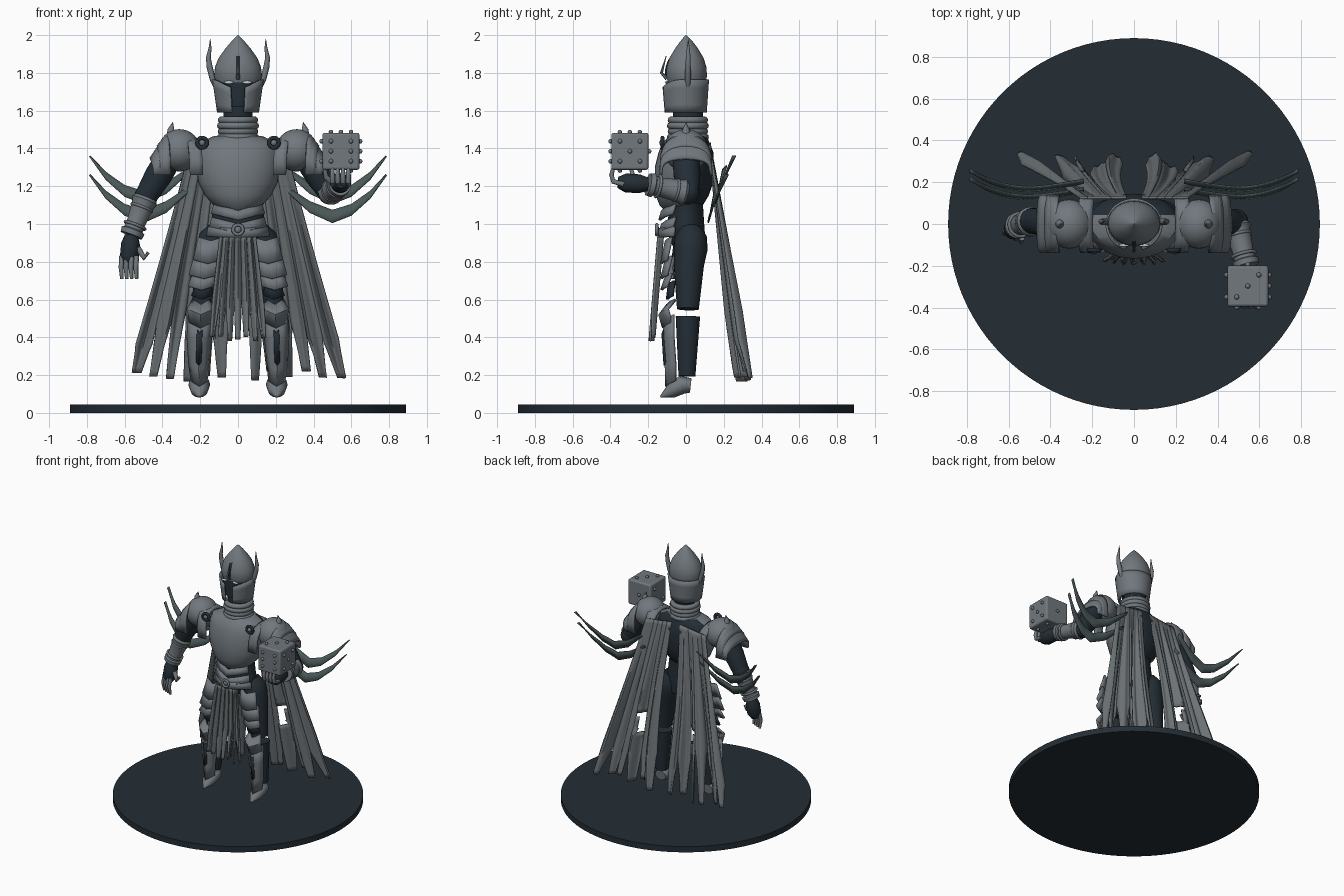
import bpy, bmesh, math, random
from mathutils import Vector, Matrix, Quaternion

random.seed(4)
old = bpy.data.objects.get("Cube")
if old:
    bpy.data.objects.remove(old, do_unlink=True)

def material(name, r, g, b):
    m = bpy.data.materials.new(name)
    m.use_nodes = True
    m.diffuse_color = (r, g, b, 1)
    m.node_tree.nodes["Principled BSDF"].inputs["Base Color"].default_value = (r, g, b, 1)
    return m

STEEL = material("steel", .165, .188, .207)
CLOTH = material("grey cloth", .15, .168, .18)
DARK = material("dark navy", .017, .027, .036)
BLADE = material("green grey blade", .07, .098, .098)
EYE = material("pale eye", .5, .68, .72)

# ---------- helpers ----------
def finish(name, bm, mat, thick=0, angle=40, bevel=0):
    bmesh.ops.remove_doubles(bm, verts=bm.verts, dist=.0004)
    bmesh.ops.recalc_face_normals(bm, faces=bm.faces)
    me = bpy.data.meshes.new(name)
    bm.to_mesh(me)
    bm.free()
    me.materials.append(mat)
    me.shade_smooth()
    me.set_sharp_from_angle(angle=math.radians(angle))
    ob = bpy.data.objects.new(name, me)
    bpy.context.collection.objects.link(ob)
    if thick:
        s = ob.modifiers.new("thickness", 'SOLIDIFY')
        s.thickness, s.offset = thick, 0
    if bevel:
        b = ob.modifiers.new("bevel", 'BEVEL')
        b.width, b.segments = bevel, 3
    return ob

def skin(bm, rows, closed=False, caps=False):
    """Join rows of points with quads."""
    vs = [[bm.verts.new(p) for p in r] for r in rows]
    n = len(vs[0])
    for a, b in zip(vs, vs[1:]):
        for i in range(n if closed else n - 1):
            j = (i + 1) % n
            bm.faces.new((a[i], a[j], b[j], b[i]))
    if caps:
        bm.faces.new(vs[0][::-1])
        bm.faces.new(vs[-1])

def sheet(name, fn, nu, nv, mat, thick=.012):
    bm = bmesh.new()
    skin(bm, [[fn(i / nu, j / nv) for i in range(nu + 1)] for j in range(nv + 1)])
    return finish(name, bm, mat, thick)

def loft(name, sections, mat, n=36, angle=40):
    """Elliptic sections: z, x radius, y radius, y centre."""
    bm = bmesh.new()
    ring = [2 * math.pi * i / n for i in range(n)]
    skin(bm, [[(rx * math.cos(a), yc + ry * math.sin(a), z) for a in ring]
              for z, rx, ry, yc in sections], True, True)
    return finish(name, bm, mat, angle=angle)

def tube(name, pts, radii, mat, n=16, flat=1):
    pts = [Vector(p) for p in pts]
    q, prev, rows = Quaternion(), Vector((0, 0, 1)), []
    for i, p in enumerate(pts):
        t = (pts[min(i + 1, len(pts) - 1)] - pts[max(i - 1, 0)]).normalized()
        q = prev.rotation_difference(t) @ q
        prev = t
        rows.append([p + q @ Vector((radii[i] * math.cos(a), radii[i] * flat * math.sin(a), 0))
                     for a in (2 * math.pi * k / n for k in range(n))])
    bm = bmesh.new()
    skin(bm, rows, True, True)
    return finish(name, bm, mat)

def ball(name, c, r, mat, seg=24):
    bm = bmesh.new()
    bmesh.ops.create_uvsphere(bm, u_segments=seg, v_segments=seg // 2, radius=1,
                              matrix=Matrix.Translation(c) @ Matrix.Diagonal((*r, 1)))
    return finish(name, bm, mat)

def ridge_plate(name, rows, mat, fold=.03, point=-.02, thick=.014):
    """Folded plate; rows hold z, x centre, half width, ridge y."""
    bm = bmesh.new()
    skin(bm, [[(x - w, y + fold, z), (x - w / 2, y + fold * .35, z + point / 2), (x, y, z + point),
               (x + w / 2, y + fold * .35, z + point / 2), (x + w, y + fold, z)] for z, x, w, y in rows])
    return finish(name, bm, mat, thick, 20)

def ring(name, c, R, r, mat, axis=(0, 0, 1), n=32):
    q = Vector((0, 0, 1)).rotation_difference(Vector(axis))
    bm = bmesh.new()
    skin(bm, [[Vector(c) + q @ Vector(((R + r * math.cos(b)) * math.cos(a), (R + r * math.cos(b)) * math.sin(a),
               r * math.sin(b))) for b in (math.tau * k / 10 for k in range(10))]
              for a in (math.tau * i / n for i in range(n + 1))], True)
    return finish(name, bm, mat)

# ---------- base and body ----------
loft("base_disc", [(0, .89, .89, 0), (.045, .89, .89, 0)], DARK, 96)
loft("abdomen", [(.86, .12, .08, .02), (.95, .155, .1, 0), (1.02, .14, .095, 0), (1.1, .13, .09, 0),
                 (1.2, .15, .09, .01)], DARK)
chest = loft("breastplate", [(1.07, .07, .08, -.03), (1.1, .13, .115, -.025), (1.15, .175, .14, -.02),
             (1.22, .21, .155, -.01), (1.3, .222, .155, -.01), (1.38, .222, .145, 0),
             (1.43, .205, .125, 0), (1.465, .13, .1, .01)], STEEL)
chest.data.materials.append(DARK)
for f in chest.data.polygons:
    f.material_index = int(f.center.y > .04)
loft("neck", [(1.44, .08, .08, .01), (1.64, .075, .08, .01)], DARK)
for k in range(4):
    ring("neck_ring", (0, .01, 1.46 + k * .03), .092 - .004 * (k % 2), .019, STEEL)

# ---------- helmet ----------
loft("head", [(1.62, .085, .095, 0), (1.7, .108, .1, 0), (1.8, .11, .09, 0)], DARK)
loft("helmet_dome", [(1.75, .118, .1, .005), (1.785, .127, .108, .003), (1.83, .122, .105, .003),
     (1.88, .102, .09, .003), (1.93, .066, .06, .003), (1.965, .036, .034, .002), (2, .003, .003, 0)], STEEL)

def visor(u, v):
    a = -math.pi / 2 + .3 + u * (math.tau - .6)
    front = max(0, -math.sin(a))
    z = 1.59 + v * (.175 - .045 * front ** 3)
    return ((.105 + .025 * v) * math.cos(a), -.004 + (.108 + .012 * v) * math.sin(a), z)
sheet("helmet_visor", visor, 48, 4, STEEL)
sheet("dome_slot", lambda u, v: ((u - .5) * .014, -.108 + .08 * v ** 2.2, 1.79 + .15 * v), 1, 8, DARK, .009)
tube("crest_spike", [(0, -.1, 1.77), (0, -.13, 1.8), (0, -.105, 1.89)], [.012, .008, .002], STEEL, 8)

# ---------- cape ----------
def cape_point(s, u, v):
    inner, outer = .035 + .03 * math.sin(v * 3), .26 + .33 * v ** 1.1
    x = inner + (outer - inner) * u
    wave = math.cos(u * math.tau * 2.4 - 1.6) * .75 + .3 * math.cos(u * 41)
    return (s * x, .125 + .175 * v + .045 * min(1, v * 1.4) * wave, 1.43 - 1.24 * v - .03 * u * (1 - v))

def tattered(name, point, strips, nv, slit, tip, hole=None):
    """Cloth whose lower end is torn into tapering strips."""
    bm = bmesh.new()
    for k in range(strips):
        start, end, lean = slit + random.uniform(-.08, .1), 1 + random.uniform(-.03, .03), random.uniform(-.2, .2)
        def pt(i, j):
            v = j / nv * end
            t = max(0, (v - start) / (1 - start))
            off = (i / 6 - .5) * (1 - (1 - tip) * t ** .7)
            if k == hole and .55 < v < .69 and abs(off) < .4:
                off *= .3
            return point((k + .5 + off + lean * t * .3) / strips, v)
        skin(bm, [[pt(i, j) for i in range(7)] for j in range(nv + 1)])
    if hole is not None:
        gone = [f for f in bm.faces if abs(f.calc_center_median().z - .64) < .07
                and .2 < abs(f.calc_center_median().x) < .245]
        bmesh.ops.delete(bm, geom=gone, context='FACES')
    return finish(name, bm, CLOTH, .012, 60)

tattered("loincloth", lambda u, v: ((u - .5) * (.19 + .13 * v), -.135 - .045 * v - .012 * math.cos(u * 38),
         .93 - .54 * v), 7, 24, .62, .4)

# ---------- belt and waist plates ----------
for k, z in enumerate((1.08, 1.01)):
    ridge_plate("waist_chevron", [(z + .025, 0, .125 + .012 * k, -.125), (z - .025, 0, .14 + .01 * k, -.14)],
                STEEL, .07, -.035)
ridge_plate("belt", [(.985, 0, .155, -.14), (.935, 0, .165, -.145)], STEEL, .08, -.01)
ring("buckle", (0, -.155, .97), .026, .009, STEEL, (0, 1, 0), 20)
ball("buckle_boss", (0, -.152, .97), (.018, .012, .018), STEEL, 12)

# ---------- parts on both sides ----------
for s, side in ((1, "left_"), (-1, "right_")):
    tattered(side + "cape", lambda u, v: cape_point(s, u, v), 6, 40, .76, .42, 2)
    ball(side + "eye", (s * .048, -.102, 1.75), (.026, .008, .009), EYE, 12)
    tube(side + "horn", [(s * .115, .01, 1.72), (s * .135, .01, 1.77), (s * .15, .01, 1.83), (s * .157, .012, 1.88),
         (s * .148, .012, 1.93), (s * .147, .012, 1.98)], [.012, .016, .016, .013, .008, .001], STEEL, 10)
    # curved back blades
    for k in range(2):
        path = [(.24, 1.2, .01), (.38, 1.09, .03), (.5, 1.04, .034), (.6, 1.075, .03), (.7, 1.155, .02), (.785, 1.26, .001)]
        def blade(u, v):
            f = min(v * 5, 4.999)
            a, b = path[int(f)], path[int(f) + 1]
            x, z, w = (p + (q - p) * (f % 1) for p, q in zip(a, b))
            return (s * x, .165 + .04 * k - .06 * math.sin(v * math.pi) + .05 * v + .02 * (u - .5),
                    z + k * .1 + (u - .5) * 2 * w)
        sheet(side + "back_blade", blade, 2, 25, BLADE, .008)

    # shoulder armour
    ball(side + "shoulder_dome", (s * .31, 0, 1.39), (.112, .118, .112), STEEL, 32)
    for x0, x1, z0, z1 in ((.2, .27, 1.44, 1.46), (.37, .425, 1.47, 1.41), (.405, .462, 1.43, 1.345)):
        sheet(side + "shoulder_band", lambda u, v: (s * (x0 + (x1 - x0) * v + .015 * math.sin(u * math.pi) - .015),
              .132 * math.cos(u * math.pi), 1.26 + (z0 + (z1 - z0) * v - 1.26) * math.sin(u * math.pi) ** .5),
              20, 3, STEEL, .016)
    tube(side + "shoulder_spike", [(s * .35, 0, 1.46), (s * .355, 0, 1.5), (s * .345, 0, 1.54)], [.03, .018, .001], STEEL)
    ring(side + "chest_rosette", (s * .19, -.125, 1.43), .026, .011, DARK, (0, 1, 0), 20)
    ball(side + "rosette_boss", (s * .19, -.13, 1.43), (.016, .012, .016), STEEL, 12)

    # legs
    tube(side + "thigh", [(s * .1, .02, .97), (s * .12, .025, .93), (s * .13, .025, .87), (s * .155, .015, .78),
         (s * .185, .01, .55)], [.06, .085, .09, .08, .058], DARK, 24)
    tube(side + "calf", [(s * .19, .01, .51), (s * .205, .005, .195)], [.065, .045], DARK, 24)
    tube(side + "foot", [(s * .205, .025, .145), (s * .205, -.02, .15), (s * .205, -.08, .115), (s * .205, -.135, .085)],
         [.045, .058, .045, .006], STEEL, 12, .85)
    for z, h, x, w in ((.93, .12, .145, .075), (.83, .1, .165, .078), (.74, .07, .178, .07)):
        ridge_plate(side + "thigh_plate", [(z, s * x, w - .012, -.105), (z - h, s * (x + .015), w, -.13)], STEEL)
    ridge_plate(side + "thigh_guard", [(.7, s * .18, .03, -.09), (.62, s * .19, .055, -.1)], DARK)
    ridge_plate(side + "knee_plate", [(.6, s * .195, .045, -.1), (.55, s * .198, .068, -.14), (.48, s * .2, .055, -.12)], STEEL, .045, -.03)
    ridge_plate(side + "greave", [(.52, s * .2, .06, -.115), (.4, s * .205, .062, -.115), (.26, s * .208, .05, -.105),
                (.17, s * .205, .04, -.105)], STEEL, .05, -.03)
    ridge_plate(side + "greave_inlay", [(.44, s * .203, .012, -.126), (.27, s * .208, .012, -.115)], DARK, .008, -.02, .008)

# ---------- arms ----------
def arm(side, shoulder, elbow, wrist, palm):
    S, E, W, P = map(Vector, (shoulder, elbow, wrist, palm))
    tube(side + "upper_arm", [S, S.lerp(E, .5), E, E.lerp(W, .25)], [.07, .072, .06, .055], DARK, 24)
    ball(side + "elbow", E, (.062, .062, .062), DARK)
    ts, rs = (.05, .12, .2, .7, .85, .88, 1), (.06, .07, .062, .05, .052, .064, .06)
    tube(side + "vambrace", [E.lerp(W, t) for t in ts], rs, STEEL, 24)
    for t in (.3, .75):
        ring(side + "vambrace_ring", E.lerp(W, t), .056, .008, STEEL, W - E)
    tube(side + "hand", [W, W.lerp(P, .3), W.lerp(P, .75), P], [.035, .05, .05, .03], DARK, 16)

arm("right_", (-.36, 0, 1.36), (-.485, .015, 1.15), (-.565, -.01, .94), (-.578, -.03, .79))
arm("left_", (.36, 0, 1.36), (.485, .01, 1.165), (.54, -.2, 1.21), (.545, -.36, 1.22))
for k in range(4):
    x, y = -.615 + .026 * k, -.03 - .012 * k
    tube("right_finger", [(x, y, .83), (x - .004, y - .015, .77), (x, y - .005, .71)], [.014, .013, .009], STEEL, 10)
    x = .5 + .028 * k
    tube("left_finger", [(x, -.33, 1.21), (x, -.385, 1.225), (x, -.395, 1.26), (x, -.385, 1.295)],
         [.014, .014, .013, .01], STEEL, 10)
tube("right_thumb", [(-.53, -.03, .87), (-.495, -.05, .82), (-.475, -.05, .85)], [.018, .014, .01], STEEL, 10)
tube("left_thumb", [(.5, -.26, 1.22), (.465, -.28, 1.25), (.46, -.29, 1.29)], [.018, .014, .01], STEEL, 10)

# ---------- die ----------
C, H = Vector((.545, -.297, 1.385)), .098
bm = bmesh.new()
bmesh.ops.create_cube(bm, size=2 * H, matrix=Matrix.Translation(C))
finish("die", bm, STEEL, bevel=.012)
pair, cross = [(-1, -1), (1, 1)], [(-1, 1), (1, -1)]
faces = (((0, 0, 1), pair + [(0, 0)]), ((0, -1, 0), pair + cross + [(-1, 0), (1, 0)]), ((-1, 0, 0), pair),
         ((1, 0, 0), pair + cross + [(0, 0)]), ((0, 1, 0), [(0, 0)]), ((0, 0, -1), pair + cross))
for normal, spots in faces:
    n = Vector(normal)
    a = Vector((0, 1, 0)) if n.x else Vector((1, 0, 0))
    b = Vector((0, 1, 0)) if n.z else Vector((0, 0, 1))
    for i, j in spots:
        ball("die_pip", C + n * (H + .004) + (a * i + b * j) * .053, (.012,) * 3, STEEL, 12)
